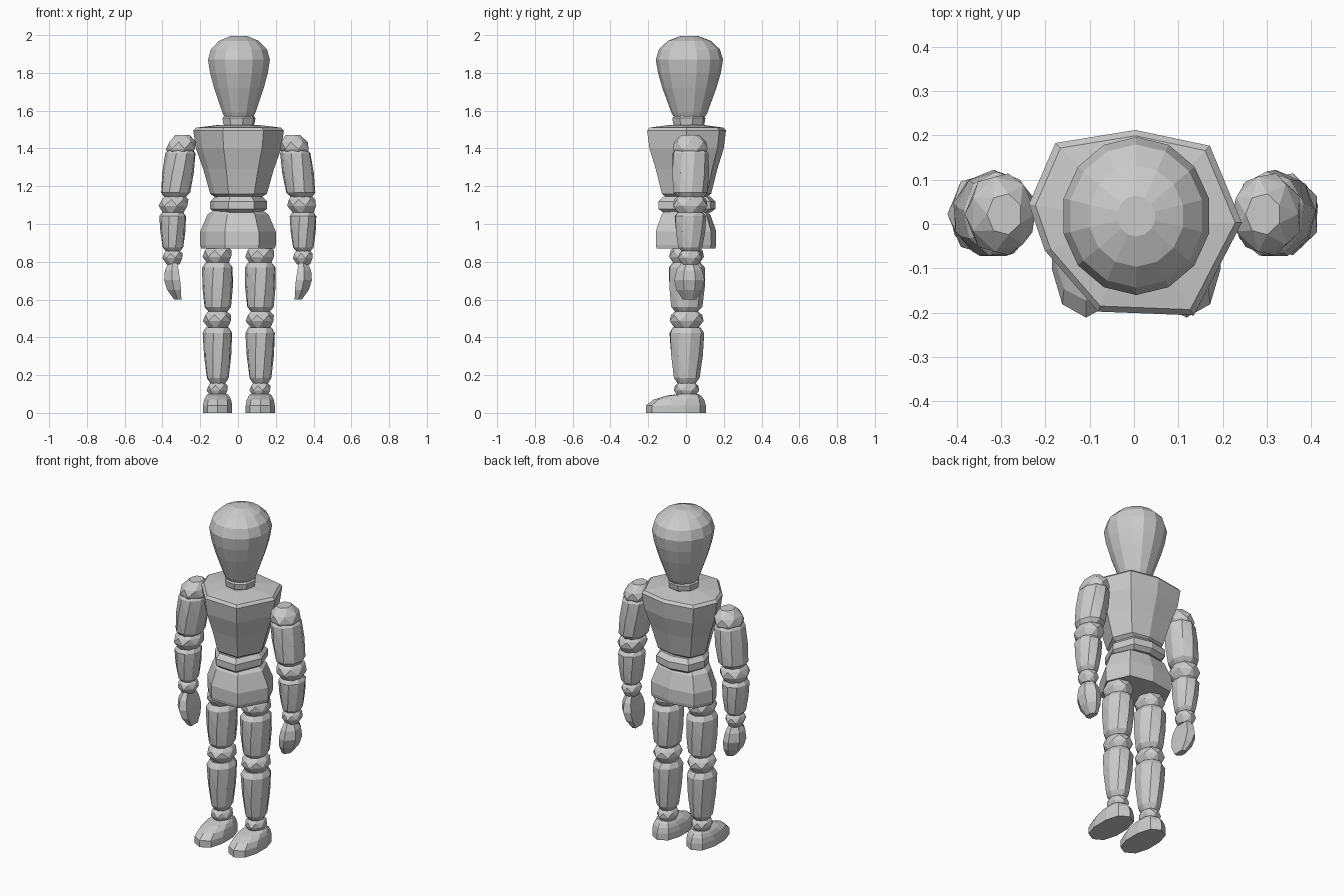
import bpy, bmesh, math

cube = bpy.data.objects.get("Cube")
if cube:
    bpy.data.objects.remove(cube)

shade = 0.6
grey = bpy.data.materials.new("plain_grey")
grey.use_nodes = True
grey.diffuse_color = (shade, shade, shade, 1)
grey.node_tree.nodes["Principled BSDF"].inputs["Base Color"].default_value = grey.diffuse_color


def finish(name, bm):
    bmesh.ops.recalc_face_normals(bm, faces=bm.faces[:])
    mesh = bpy.data.meshes.new(name)
    bm.to_mesh(mesh)
    bm.free()
    mesh.materials.append(grey)
    bpy.context.collection.objects.link(bpy.data.objects.new(name, mesh))


def circle(sides, turn=0.0):
    angles = [math.tau * (i + turn) / sides for i in range(sides)]
    return [(math.cos(a), math.sin(a)) for a in angles]


def place(bm, outline, x, y, z, width, depth):
    """Add one scaled copy of an outline as a ring of vertices."""
    return [bm.verts.new((x + width * u, y + depth * v, z)) for u, v in outline]


def skin(name, bm, loops):
    """Close a stack of rings with side faces and flat ends."""
    for low, high in zip(loops, loops[1:]):
        for i in range(len(low)):
            bm.faces.new((low[i - 1], low[i], high[i], high[i - 1]))
    bm.faces.new(loops[0])
    bm.faces.new(loops[-1])
    finish(name, bm)


def turned(name, outline, flatness, x, y, profile):
    """Body part from a profile of height and radius pairs."""
    bm = bmesh.new()
    loops = [place(bm, outline, x, y, z, r, r * flatness) for z, r in profile]
    skin(name, bm, loops)


def hull(name, bm):
    """Wrap loose vertices in a faceted convex skin."""
    bmesh.ops.convex_hull(bm, input=bm.verts[:])
    inside = [v for v in bm.verts if not v.link_faces]
    bmesh.ops.delete(bm, geom=inside, context='VERTS')
    bmesh.ops.dissolve_limit(bm, angle_limit=math.radians(4),
                             verts=bm.verts[:], edges=bm.edges[:])
    finish(name, bm)


# Fractions of a part's height with the swell of its radius there
JOINT = [(0, 0.65), (0.4, 1), (0.7, 0.92), (1, 0.5)]
LIMB = [(0, 0.72), (0.1, 1), (0.5, 1.06), (0.9, 1), (1, 0.77)]


def carved(name, profile, low, high, r_low, r_high, centre, y):
    """Whittled limb piece, each ring turned a little against the last."""
    sides, twist = (7, 0.5) if profile is JOINT else (9, 0.12)
    bm = bmesh.new()
    for k, (t, swell) in enumerate(profile):
        z = low + (high - low) * t
        r = (r_low + (r_high - r_low) * t) * swell
        place(bm, circle(sides, twist * k), centre(z), y, z, r, r * 1.18)
    hull(name, bm)


# Head: a domed crown over a long taper to the chin
crown = [(1.87 + 0.13 * math.sin(a), 0.168 * math.cos(a))
         for a in map(math.radians, (0, 25, 50, 75))]
jaw = [(1.57, 0.08), (1.59, 0.09), (1.72, 0.135), (1.8, 0.157)]
turned("head", circle(14, 0.5), 1.06, 0.005, 0.018, jaw + crown)
turned("neck", circle(8, 0.3), 1, 0.005, 0.015,
       [(1.5, 0.07), (1.53, 0.085), (1.56, 0.09), (1.58, 0.075)])

# Torso pieces share one uneven carved outline
chest = [(0, 1), (0.7, 0.83), (1, 0), (0.55, -1),
         (-0.35, -0.96), (-0.85, -0.3), (-1, 0.2), (-0.75, 0.86)]
turned("torso", chest, 0.87, 0.003, 0.003,
       [(1.14, 0.12), (1.16, 0.15), (1.29, 0.187), (1.4, 0.226),
        (1.495, 0.24), (1.51, 0.225), (1.525, 0.1)])
turned("waist", chest, 1, 0.003, 0.005,
       [(1.06, 0.125), (1.08, 0.15), (1.12, 0.15), (1.145, 0.125)])
turned("pelvis", chest, 0.8, 0, 0,
       [(0.87, 0.195), (0.89, 0.2), (0.96, 0.2), (1.05, 0.162), (1.073, 0.13)])

# Name, profile, bottom, top, radius at bottom, radius at top
ARM = [("shoulder", JOINT, 1.345, 1.472, 0.08, 0.08),
       ("upper_arm", LIMB, 1.14, 1.4, 0.078, 0.082),
       ("elbow", JOINT, 1.05, 1.165, 0.08, 0.08),
       ("forearm", LIMB, 0.855, 1.062, 0.053, 0.074),
       ("wrist", JOINT, 0.785, 0.87, 0.055, 0.055)]
LEG = [("hip", JOINT, 0.78, 0.895, 0.08, 0.08),
       ("thigh", LIMB, 0.535, 0.795, 0.07, 0.084),
       ("knee", JOINT, 0.445, 0.55, 0.078, 0.078),
       ("shin", LIMB, 0.155, 0.452, 0.056, 0.082),
       ("ankle", JOINT, 0.085, 0.17, 0.058, 0.058)]


def hand(name, side):
    """Rounded mitten with a flat palm on the inner side."""
    bm = bmesh.new()
    for k in range(5):
        t = k / 4
        swell = math.sin(math.pi * (0.12 + 0.76 * t)) ** 0.8
        inner = 0.3 + 0.025 * t * t
        thick, half = 0.085 * swell, 0.08 * swell
        for across, along in ((0, 0.85), (0.5, 1), (1, 0.4)):
            for end in (-1, 1):
                bm.verts.new((side * (inner + thick * across),
                              0.018 + half * along * end, 0.6 + 0.205 * t))
    hull(name, bm)


def foot(name, x):
    """Flat sole, rounded heel and an instep sloping down to the toe."""
    outline = [(math.copysign(abs(u) ** 0.75, u), v) for u, v in circle(10, 0.5)]
    bm = bmesh.new()
    loops = []
    for z, size in ((0, 1), (0.04, 1), (0.07, 0.85), (0.09, 0.6), (0.1, 0.35)):
        length = 0.158 * size
        heel = 0.105 - 0.06 * (1 - size)
        loops.append(place(bm, outline, x, heel - length, z, 0.04 * (1 + size), length))
    skin(name, bm, loops)


for label, side in (("left_", 1), ("right_", -1)):
    # Arms lean outward down to the elbow, then hang straight
    def arm_centre(z):
        return side * (0.345 - 0.13 * max(0, z - 1.06))

    def leg_centre(z):
        return side * 0.113 + 0.005

    for name, *shape in ARM:
        carved(label + name, *shape, arm_centre, 0.022)
    for name, *shape in LEG:
        carved(label + name, *shape, leg_centre, 0.003)
    hand(label + "hand", side)
    foot(label + "foot", leg_centre(0))
